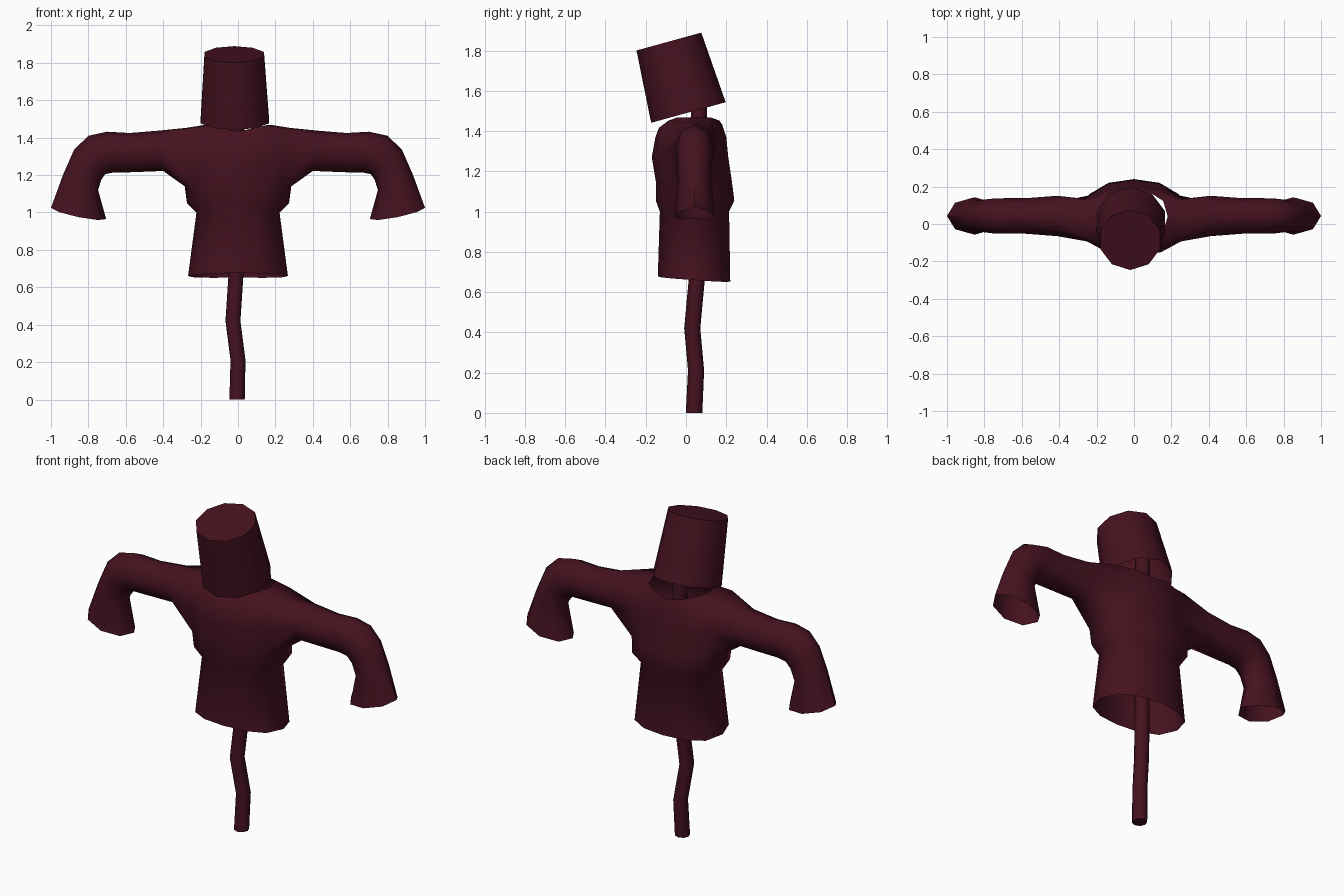
import bpy, bmesh
from math import sin, cos, pi, radians, copysign
from mathutils import Vector

if "Cube" in bpy.data.objects:
    bpy.data.objects.remove(bpy.data.objects["Cube"])

cloth = bpy.data.materials.new("dark_red")
cloth.diffuse_color = (0.06, 0.006, 0.014, 1)
cloth.use_nodes = True
cloth.node_tree.nodes["Principled BSDF"].inputs["Base Color"].default_value = cloth.diffuse_color


def bridge(bm, a, b):
    n = len(a)
    return [bm.faces.new((a[i], a[(i + 1) % n], b[(i + 1) % n], b[i])) for i in range(n)]


def finish(bm, name):
    bmesh.ops.recalc_face_normals(bm, faces=bm.faces[:])
    me = bpy.data.meshes.new(name)
    bm.to_mesh(me)
    bm.free()
    ob = bpy.data.objects.new(name, me)
    bpy.context.collection.objects.link(ob)
    me.materials.append(cloth)
    bpy.ops.object.select_all(action='DESELECT')
    ob.select_set(True)
    bpy.context.view_layer.objects.active = ob
    bpy.ops.object.shade_smooth_by_angle(angle=radians(60))
    return ob


def tube(name, stations, sides, tilt=0.0, cap_start=True, cap_end=True):
    """Loft round rings (centre, radius); tilt leans the ring plane about x."""
    bm = bmesh.new()
    rings = []
    for c, r in stations:
        ring = []
        for k in range(sides):
            t = 2 * pi * k / sides - pi / 2
            off = Vector((r * cos(t), r * sin(t) * cos(tilt), r * sin(t) * sin(tilt)))
            ring.append(bm.verts.new(Vector(c) + off))
        rings.append(ring)
    for a, b in zip(rings, rings[1:]):
        bridge(bm, a, b)
    if cap_start:
        bm.faces.new(rings[0])
    if cap_end:
        bm.faces.new(rings[-1])
    return finish(bm, name)


# Crooked pole
tube("pole", [((-0.005, 0.04, 0), 0.041), ((0.0, 0.05, 0.21), 0.04),
              ((-0.027, 0.031, 0.42), 0.04), ((-0.01, 0.055, 0.68), 0.04),
              ((-0.005, 0.065, 1.6), 0.04)], 8)

# Upturned bucket head, open underneath and leaning forward
tube("bucket_head", [((-0.017, 0.012, 1.4925), 0.192), ((-0.02, -0.085, 1.845), 0.167)],
     10, tilt=radians(15.4), cap_start=False)

# Shirt body rows: z at front/back, z at sides, half width, front y, back y
ROWS = [(0.665, 0.66, 0.267, -0.14, 0.22),
        (1.0, 1.0, 0.222, -0.13, 0.214),
        (1.055, 1.05, 0.273, -0.15, 0.24),
        (1.15, 1.14, 0.285, -0.15, 0.228),
        (1.27, 1.3, 0.29, -0.17, 0.21),
        (1.37, 1.452, 0.28, -0.152, 0.2),
        (1.432, 1.468, 0.18, -0.10, 0.18)]
N = 12
bm = bmesh.new()
body = []
for zf, zs, rx, yf, yb in ROWS:
    ring = []
    for k in range(N):
        t = 2 * pi * k / N
        s = sin(t)
        y = (yf + yb) / 2 + (yb - yf) / 2 * copysign(abs(s) ** 0.75, s)
        w = min(1, abs(cos(t)) * 1.15)
        ring.append(bm.verts.new((rx * cos(t), y, zf + (zs - zf) * w)))
    body.append(ring)
for v in body[0]:
    v.co.z -= 0.07 * (v.co.y - 0.04)
for a, b in zip(body, body[1:]):
    bridge(bm, a, b)

# Sleeve rings: outer x, z, inner x, z, half depth
SLEEVE = [(0.42, 1.438, 0.40, 1.222, 0.108),
          (0.58, 1.425, 0.58, 1.215, 0.095),
          (0.70, 1.432, 0.67, 1.213, 0.095),
          (0.80, 1.41, 0.71, 1.205, 0.093),
          (0.877, 1.335, 0.73, 1.177, 0.087),
          (0.936, 1.2, 0.748, 1.12, 0.083),
          (1.0, 1.025, 0.705, 0.965, 0.10)]
for side, mid in ((1, 0), (-1, N // 2)):
    # Open the arm hole, then run the sleeve out from its eight-sided edge
    back, front = (mid + side) % N, (mid - side) % N
    low, centre, top = body[3], body[4], body[5]
    bm.verts.remove(centre[mid])
    prev = [top[mid], top[back], centre[back], low[back],
            low[mid], low[front], centre[front], top[front]]
    for xo, zo, xi, zi, hy in SLEEVE:
        ring = []
        for k in range(8):
            t = 2 * pi * k / 8
            f = (1 + cos(t)) / 2
            ring.append(bm.verts.new((side * (xi + (xo - xi) * f), 0.043 + hy * sin(t),
                                      zi + (zo - zi) * f)))
        bridge(bm, prev, ring)
        prev = ring
    # Cuff edge sags at front and back
    for k, v in enumerate(prev):
        v.co.z -= 0.02 * abs(sin(2 * pi * k / 8))
finish(bm, "shirt")
